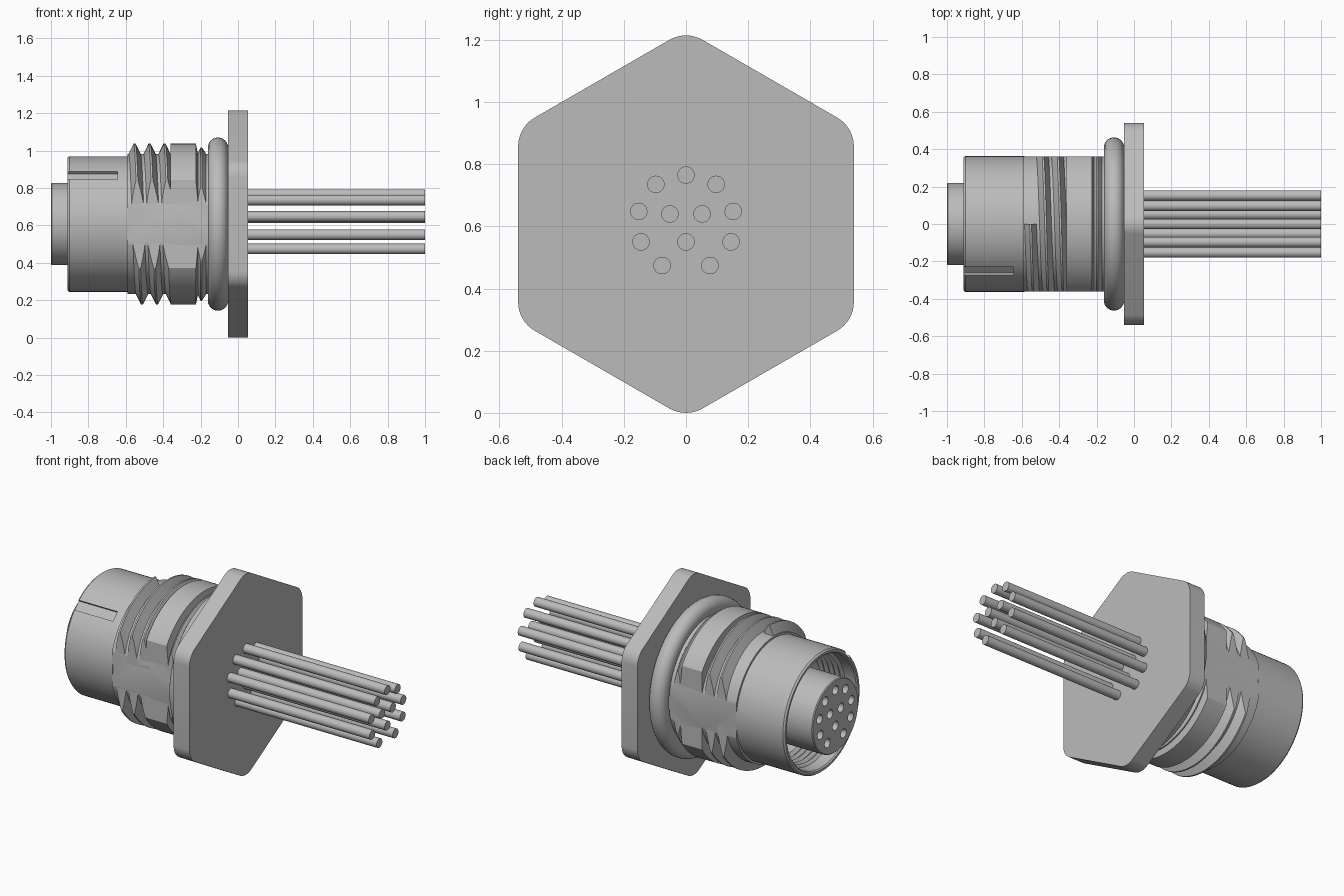
import bpy, bmesh, math
from mathutils import Vector, Matrix

if "Cube" in bpy.data.objects:
    bpy.data.objects.remove(bpy.data.objects["Cube"])

CZ = 0.607      # height of the long axis
FLAT = 0.36     # half width across the flats of the threaded body
TAU = 2 * math.pi

metal = bpy.data.materials.new("plain grey")
metal.use_nodes = True
metal.diffuse_color = (0.5, 0.5, 0.5, 1)
metal.node_tree.nodes["Principled BSDF"].inputs["Base Color"].default_value = (0.5, 0.5, 0.5, 1)


def around(x, r, a):
    """Point at radius r around the long axis; angle runs from the top towards the front."""
    return Vector((x, -r * math.sin(a), CZ + r * math.cos(a)))


def finish(name, bm):
    bmesh.ops.recalc_face_normals(bm, faces=bm.faces)
    mesh = bpy.data.meshes.new(name)
    bm.to_mesh(mesh)
    bm.free()
    mesh.materials.append(metal)
    obj = bpy.data.objects.new(name, mesh)
    bpy.context.collection.objects.link(obj)
    return obj


def smooth(obj):
    bpy.ops.object.select_all(action="DESELECT")
    obj.select_set(True)
    bpy.context.view_layer.objects.active = obj
    bpy.ops.object.shade_smooth_by_angle(angle=math.radians(30))


def skin(rings, loop):
    """Join rings of points into a surface; loop closes it, otherwise the ends are capped."""
    bm = bmesh.new()
    rows = [[bm.verts.new(p) for p in ring] for ring in rings]
    n = len(rows[0])
    pairs = list(zip(rows, rows[1:])) + ([(rows[-1], rows[0])] if loop else [])
    for a, b in pairs:
        for i in range(n):
            j = (i + 1) % n
            bm.faces.new((a[i], a[j], b[j], b[i]))
    if not loop:
        bm.faces.new(rows[0])
        bm.faces.new(rows[-1])
    return bm


def lathe(profile, loop=False, segs=96):
    return skin([[around(x, r, TAU * i / segs) for i in range(segs)] for x, r in profile], loop)


def cut_flats(bm):
    """Mill both sides flat and close the cuts."""
    for s in (-1, 1):
        res = bmesh.ops.bisect_plane(
            bm, geom=bm.verts[:] + bm.edges[:] + bm.faces[:], dist=1e-6,
            plane_co=(0, s * FLAT, 0), plane_no=(0, s, 0), clear_outer=True)
        edges = [e for e in res["geom_cut"] if isinstance(e, bmesh.types.BMEdge)]
        bmesh.ops.holes_fill(bm, edges=edges, sides=0)


def carve(obj, cutter):
    """Subtract the cutter and keep only the resulting mesh."""
    mod = obj.modifiers.new("carve", "BOOLEAN")
    mod.operation, mod.solver, mod.object = "DIFFERENCE", "EXACT", cutter
    graph = bpy.context.evaluated_depsgraph_get()
    mesh = bpy.data.meshes.new_from_object(obj.evaluated_get(graph))
    obj.modifiers.clear()
    obj.data = mesh
    bpy.data.objects.remove(cutter)


def add_rod(bm, y, z, x0, x1, r):
    place = Matrix.Translation(((x0 + x1) / 2, y, z)) @ Matrix.Rotation(math.pi / 2, 4, "Y")
    bmesh.ops.create_cone(bm, cap_ends=True, segments=24, radius1=r, radius2=r,
                          depth=x1 - x0, matrix=place)


# Hexagonal flange with rounded corners
R, fillet = 0.54 / math.cos(math.pi / 6), 0.107
centre = R - fillet / math.cos(math.pi / 6)
outline = []
for k in range(6):
    for step in range(9):
        a = k * TAU / 6
        b = a + math.radians(-30 + 60 * step / 8)
        outline.append((-centre * math.sin(a) - fillet * math.sin(b),
                        CZ + centre * math.cos(a) + fillet * math.cos(b)))
smooth(finish("hex_flange", skin([[(x, y, z) for y, z in outline] for x in (-0.053, 0.053)], False)))

# Sealing ring
ring = [(-0.107 + 0.054 * math.cos(TAU * i / 24), 0.409 + 0.054 * math.sin(TAU * i / 24))
        for i in range(24)]
smooth(finish("seal_ring", lathe(ring, loop=True)))

# Body with collar and a groove, milled flat on two sides
body = lathe([(-0.59, 0.1), (-0.59, 0.375), (-0.36, 0.375), (-0.36, 0.43), (-0.225, 0.43),
              (-0.215, 0.38), (-0.2, 0.41), (-0.193, 0.41), (-0.17, 0.375), (-0.05, 0.375),
              (-0.05, 0.1)], segs=128)
cut_flats(body)
smooth(finish("threaded_body", body))

# Helical thread ridge, running from the top into the collar
section = [(-0.037, 0.365), (-0.005, 0.43), (0.005, 0.43), (0.037, 0.365)]
turns, per_turn, pitch = 2.6, 96, 0.08
coils = []
for i in range(int(turns * per_turn) + 1):
    t = i / per_turn
    coils.append([around(-0.553 + pitch * t + dx, r, TAU * t) for dx, r in section])
ridge = skin(coils, False)
cut_flats(ridge)
smooth(finish("thread_ridge", ridge))

# Hollow sleeve with inner thread grooves
inner = [(-0.62, 0.31)]
for i in range(5):
    x = -0.68 - 0.035 * i
    inner += [(x, 0.315), (x - 0.015, 0.332)]
sleeve_profile = inner + [(-0.865, 0.335), (-0.905, 0.335), (-0.912, 0.342), (-0.912, 0.355),
                          (-0.902, 0.3625), (-0.585, 0.3625), (-0.585, 0.31)]
sleeve = finish("sleeve", lathe(sleeve_profile, loop=True))

# Key groove on the upper front of the sleeve
bm = bmesh.new()
slot = (Matrix.Translation(around(-0.795, 0.37, math.radians(44)))
        @ Matrix.Rotation(math.radians(44), 4, "X") @ Matrix.Diagonal((0.3, 0.06, 0.05, 1)))
bmesh.ops.create_cube(bm, size=1, matrix=slot)
carve(sleeve, finish("slot_cutter", bm))
smooth(sleeve)

# Contact layout: one half, mirrored across the middle
half = [(0, 0.765), (0, 0.55), (0.097, 0.735), (0.152, 0.648), (0.052, 0.64),
        (0.145, 0.55), (0.077, 0.474)]
layout = half + [(-y, z) for y, z in half if y]

# Insert with contact holes
insert = finish("contact_insert", lathe([(-0.58, 0.22), (-0.995, 0.22), (-1, 0.215)]))
bm = bmesh.new()
for y, z in layout:
    add_rod(bm, y, z, -1.1, -0.9, 0.027)
carve(insert, finish("hole_cutter", bm))
smooth(insert)

# Wires
bm = bmesh.new()
for y, z in layout:
    add_rod(bm, y, z, 0.04, 1, 0.028)
smooth(finish("wires", bm))
